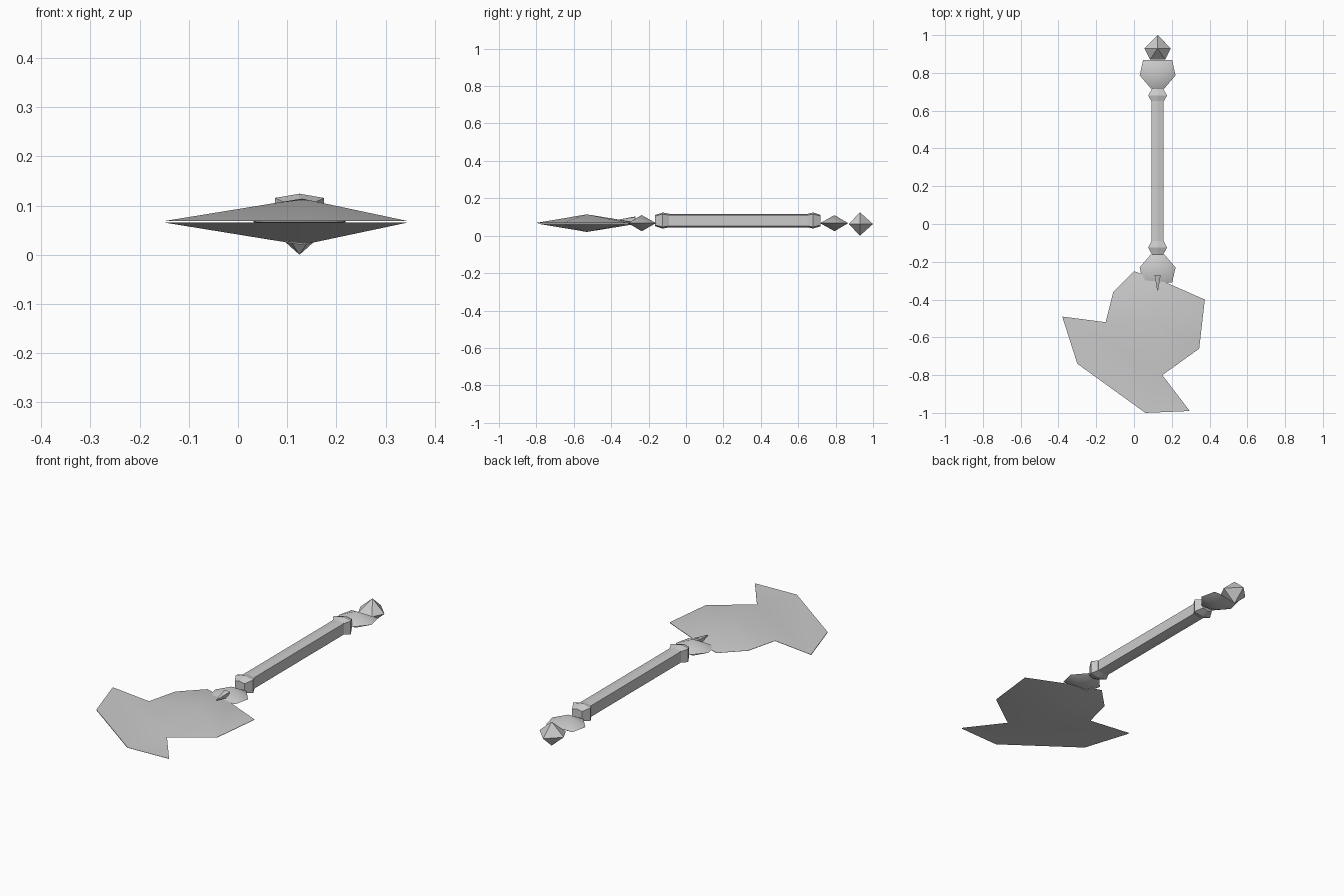
import bpy, bmesh, math

if "Cube" in bpy.data.objects:
    bpy.data.objects.remove(bpy.data.objects["Cube"], do_unlink=True)

grey = bpy.data.materials.new("plain grey")
grey.use_nodes = True
grey.diffuse_color = (0.6, 0.6, 0.6, 1)
grey.node_tree.nodes["Principled BSDF"].inputs["Base Color"].default_value = (0.6, 0.6, 0.6, 1)

CX = 0.125   # handle axis
MID = 0.067  # middle plane of the blade and ornaments


def finish(name, bm, angle, fix=True):
    if fix:
        bmesh.ops.recalc_face_normals(bm, faces=bm.faces)
    mesh = bpy.data.meshes.new(name)
    bm.to_mesh(mesh)
    bm.free()
    mesh.materials.append(grey)
    ob = bpy.data.objects.new(name, mesh)
    bpy.context.collection.objects.link(ob)
    bpy.ops.object.select_all(action='DESELECT')
    ob.select_set(True)
    bpy.context.view_layer.objects.active = ob
    if angle:
        bpy.ops.object.shade_smooth_by_angle(angle=math.radians(angle))
    return ob


def gem(name, outline, apex_y, half, mid=MID, angle=0):
    """Flat outline raised to a peak above and below."""
    bm = bmesh.new()
    rim = [bm.verts.new((x, y, mid)) for x, y in outline]
    for s in (1, -1):
        tip = bm.verts.new((CX, apex_y, mid + s * half))
        for a, b in zip(rim, rim[1:] + rim[:1]):
            bm.faces.new((a, b, tip))
    return finish(name, bm, angle)


def loft(name, sections, mid=0.081):
    """Hexagonal bar along y from (y, half width, half height) sections."""
    bm = bmesh.new()
    rings = []
    for y, w, h in sections:
        pts = [(w, -0.8 * h), (w, 0.8 * h), (0, h), (-w, 0.8 * h), (-w, -0.8 * h), (0, -h)]
        rings.append([bm.verts.new((CX + x, y, mid + z)) for x, z in pts])
    for r, q in zip(rings, rings[1:]):
        for i in range(6):
            j = (i + 1) % 6
            bm.faces.new((r[i], r[j], q[j], q[i]))
    bm.faces.new(rings[0])
    bm.faces.new(rings[-1])
    return finish(name, bm, 0)


# Blade: peaked body with flat thin points, one shell above and one below
body = [(-0.15, -0.52), (0.15, -0.80), (0.345, -0.66), (0.17, -0.31), (0.0, -0.25), (-0.11, -0.36)]
lower_point = [(-0.15, -0.52), (-0.38, -0.49), (-0.30, -0.74), (0.06, -1.0), (0.295, -0.99), (0.15, -0.80)]
upper_point = [(0.345, -0.66), (0.375, -0.40), (0.17, -0.31)]
bm = bmesh.new()
for s in (1, -1):
    cache = {}

    def vert(p):
        if p not in cache:
            cache[p] = bm.verts.new((p[0], p[1], MID + s * 0.0015))
        return cache[p]

    tip = bm.verts.new((0.13, -0.53, MID + s * 0.047))
    faces = [(vert(a), vert(b), tip) for a, b in zip(body, body[1:] + body[:1])]
    faces += [[vert(p) for p in part] for part in (lower_point, upper_point)]
    for f in faces:
        face = bm.faces.new(f)
        face.normal_update()
        if face.normal.z * s < 0:
            face.normal_flip()
finish("blade", bm, 60, fix=False)

# Handle bar, end collars and the small spike on the blade
loft("handle", [(-0.13, 0.032, 0.036), (0.69, 0.032, 0.036)])
loft("front_collar", [(-0.165, 0.028, 0.030), (-0.125, 0.050, 0.043), (-0.09, 0.033, 0.036)])
loft("back_collar", [(0.65, 0.033, 0.036), (0.68, 0.050, 0.043), (0.72, 0.028, 0.030)])
loft("blade_spike", [(-0.27, 0.016, 0.018), (-0.36, 0.001, 0.001)], mid=0.085)

# Two matching six-sided guards, mirrored along the handle
guard = [(-0.035, 0.0), (0.035, 0.0), (0.095, 0.07), (0.077, 0.15), (-0.077, 0.15), (-0.095, 0.07)]
for name, y0, d in (("back_guard", 0.717, 1), ("front_guard", -0.16, -1)):
    gem(name, [(CX + x, y0 + d * y) for x, y in guard], y0 + d * 0.077, 0.043, angle=40)

# Five-sided pommel
gem("pommel", [(CX, 1.0), (CX + 0.07, 0.93), (CX + 0.04, 0.87), (CX - 0.04, 0.87), (CX - 0.07, 0.93)],
    0.93, 0.0625, mid=0.0625)
